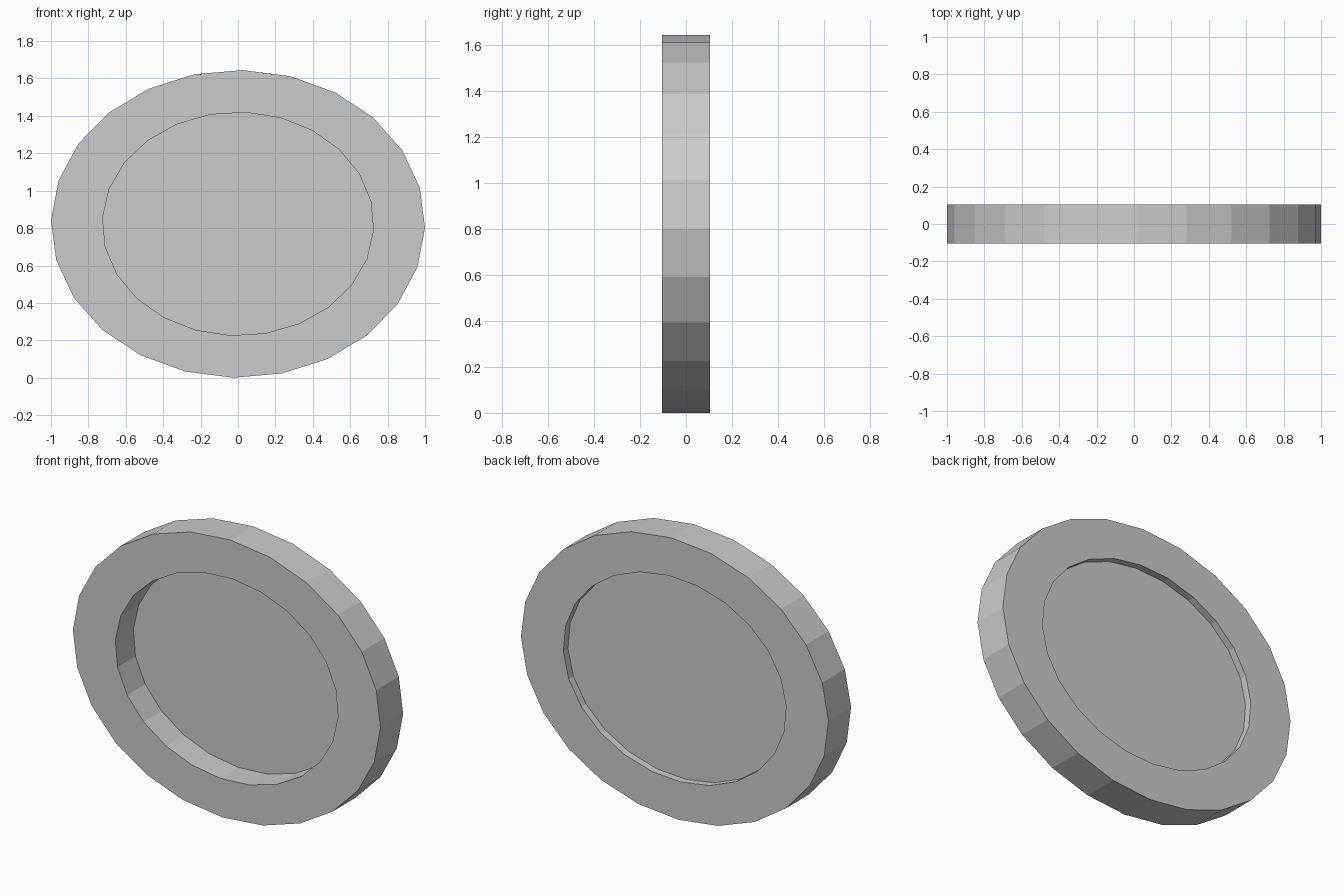
import bpy, bmesh
from math import sin, cos, radians

if "Cube" in bpy.data.objects:
    bpy.data.objects.remove(bpy.data.objects["Cube"])

SIDES = 24
CZ = 0.8225            # centre height
FRONT, BACK = -0.105, 0.105
GLASS_Y = 0.062


def ellipse(bm, rx, rz, phase, y):
    """Ring of vertices facing -y, starting near the top."""
    ring = []
    for i in range(SIDES):
        a = radians(phase + 360 * i / SIDES)
        ring.append(bm.verts.new((rx * sin(a), y, CZ + rz * cos(a))))
    return ring


def bridge(bm, a, b):
    for i in range(SIDES):
        j = (i + 1) % SIDES
        bm.faces.new((a[i], a[j], b[j], b[i]))


def finish(bm, name):
    bmesh.ops.recalc_face_normals(bm, faces=bm.faces[:])
    mesh = bpy.data.meshes.new(name)
    bm.to_mesh(mesh)
    bm.free()
    obj = bpy.data.objects.new(name, mesh)
    bpy.context.collection.objects.link(obj)
    return obj


OUTER = (1.0, 0.8225, 1.4)
INNER = (0.725, 0.597, 3.2)

# Oval frame with a rectangular section
bm = bmesh.new()
rings = [ellipse(bm, *OUTER, FRONT), ellipse(bm, *OUTER, BACK),
         ellipse(bm, *INNER, BACK), ellipse(bm, *INNER, FRONT)]
for k in range(4):
    bridge(bm, rings[k], rings[(k + 1) % 4])
finish(bm, "frame")

# Thin pane set towards the back of the frame
bm = bmesh.new()
bm.faces.new(ellipse(bm, *INNER, GLASS_Y))
pane = finish(bm, "pane")
if pane.data.polygons[0].normal.y > 0:
    pane.data.flip_normals()
